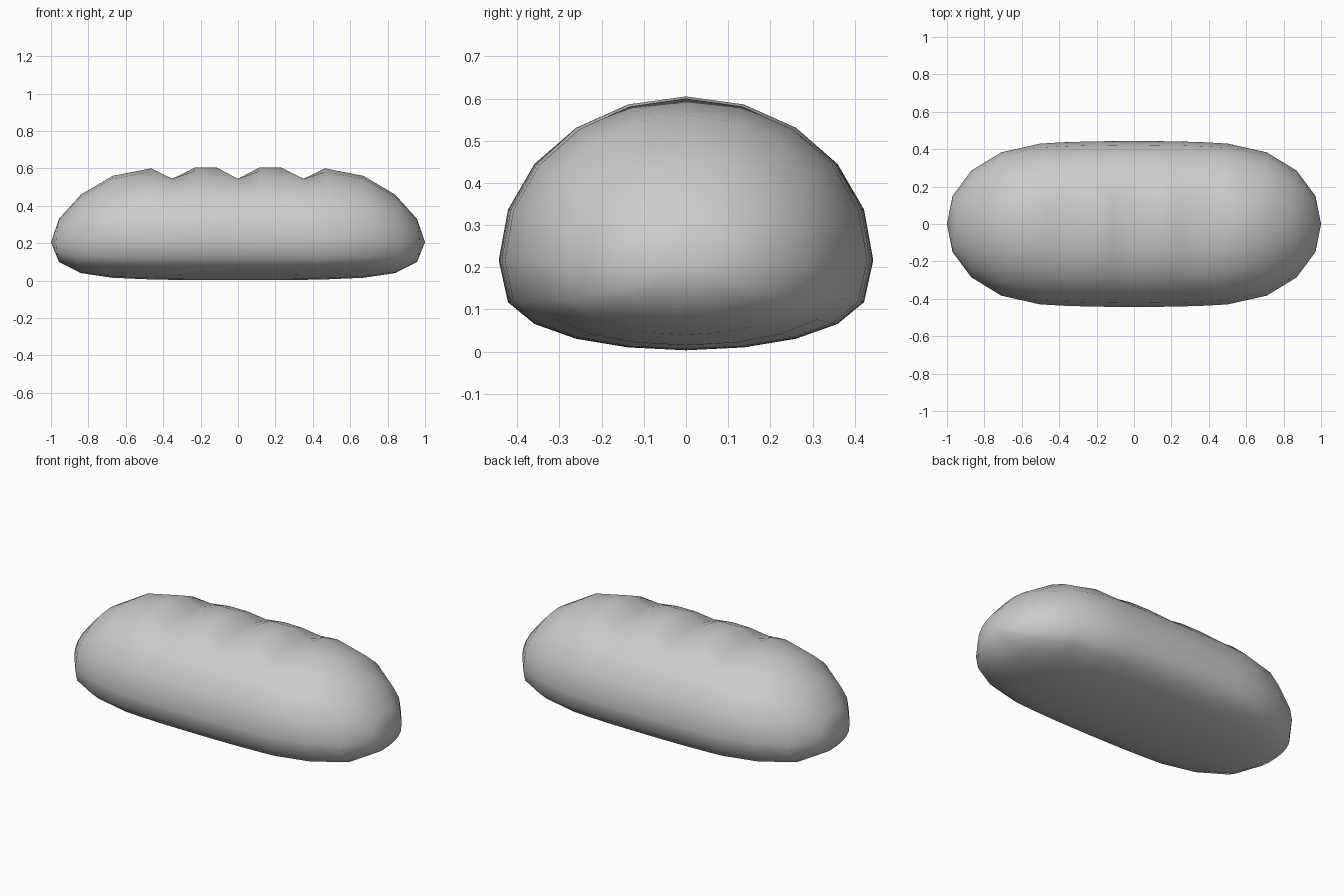
import bpy, bmesh
from math import sin, cos, pi

if "Cube" in bpy.data.objects:
    bpy.data.objects.remove(bpy.data.objects["Cube"])

SIDES = 20

# Half of the loaf: x at crown, x at side, half width, top z, bottom z, slash amount
half = [
    (0.115, 0.125, 0.443, 0.605, 0.003, 0),
    (0.23, 0.25, 0.441, 0.605, 0.003, 0),
    (0.35, 0.375, 0.437, 0.605, 0.004, 1),
    (0.465, 0.50, 0.43, 0.60, 0.006, 0),
    (0.67, 0.71, 0.383, 0.56, 0.015, 0),
    (0.84, 0.87, 0.285, 0.46, 0.04, 0),
    (0.957, 0.97, 0.15, 0.33, 0.10, 0),
]
middle = (0, 0, 0.444, 0.605, 0.003, 1)
stations = [(-a, -b, *rest) for a, b, *rest in reversed(half)] + [middle] + half
SLASH = {0: 0.061, 1: 0.042, 2: 0.015}   # dent depth by steps from the crown


def ring(bm, xc, xs, w, top, bottom, slash):
    mid = bottom + (top - bottom) * (0.355 if w > 0.4 else 0.38 if w > 0.2 else 0.44)
    verts = []
    for i in range(SIDES):
        a = 2 * pi * i / SIDES
        s, c = sin(a), cos(a)
        if s >= 0:                       # domed crust
            z = mid + (top - mid) * s
            z -= slash * SLASH.get(abs(i - SIDES // 4), 0)
        else:                            # flattened base
            z = mid - (mid - bottom) * (-s) ** 0.65
        verts.append(bm.verts.new((xc + (xs - xc) * c * c, w * c, z)))
    return verts


# Loft rings along x and close each end on a pole
bm = bmesh.new()
rings = [ring(bm, *s) for s in stations]
poles = [bm.verts.new((x, 0, 0.205)) for x in (-1, 1)]
for i in range(SIDES):
    j = (i + 1) % SIDES
    for a, b in zip(rings, rings[1:]):
        bm.faces.new((a[i], b[i], b[j], a[j]))
    bm.faces.new((poles[0], rings[0][i], rings[0][j]))
    bm.faces.new((poles[1], rings[-1][j], rings[-1][i]))
bmesh.ops.recalc_face_normals(bm, faces=bm.faces)
for f in bm.faces:
    f.smooth = True

mesh = bpy.data.meshes.new("bread_loaf")
bm.to_mesh(mesh)
bm.free()
loaf = bpy.data.objects.new("bread_loaf", mesh)
bpy.context.collection.objects.link(loaf)
